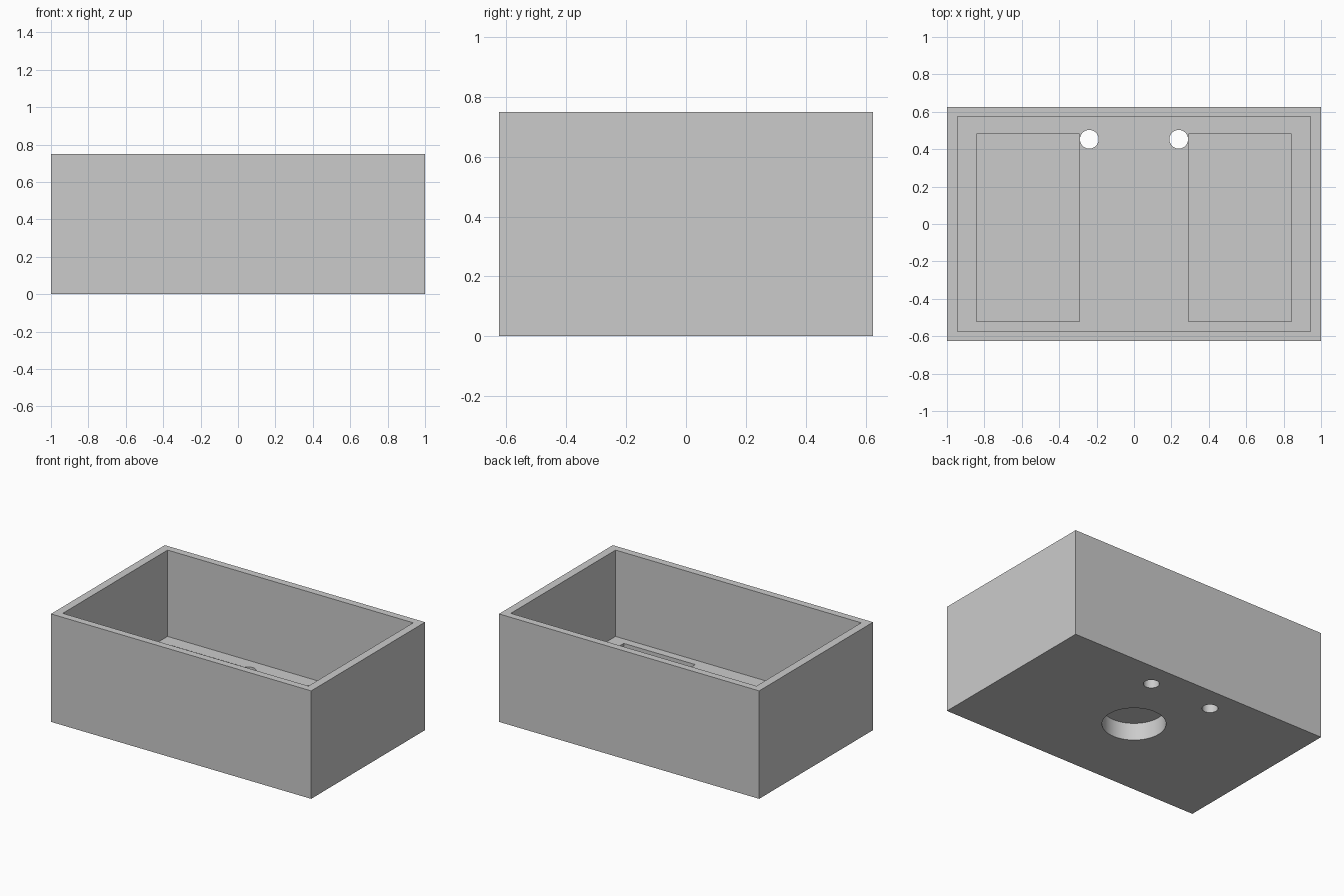
import bpy
import math

default = bpy.data.objects.get("Cube")
if default:
    bpy.data.objects.remove(default, do_unlink=True)

grey = bpy.data.materials.new("light grey")
grey.use_nodes = True
colour = (0.6, 0.6, 0.6, 1.0)
grey.diffuse_color = colour
grey.node_tree.nodes["Principled BSDF"].inputs["Base Color"].default_value = colour

WIDTH, DEPTH, HEIGHT = 2.0, 1.25, 0.75
FLOOR = 0.15


def finish(obj, name):
    obj.name = name
    obj.data.materials.append(grey)
    return obj


def box(name, x0, x1, y0, y1, z0, z1):
    bpy.ops.mesh.primitive_cube_add(
        size=1, location=((x0 + x1) / 2, (y0 + y1) / 2, (z0 + z1) / 2))
    obj = bpy.context.object
    obj.scale = (x1 - x0, y1 - y0, z1 - z0)
    bpy.ops.object.transform_apply(location=False, rotation=False, scale=True)
    return finish(obj, name)


def cylinder(name, x, y, radius, z0, z1):
    bpy.ops.mesh.primitive_cylinder_add(
        vertices=64, radius=radius, depth=z1 - z0, location=(x, y, (z0 + z1) / 2))
    return finish(bpy.context.object, name)


# Solid block of the case
case = box("open_case", -WIDTH / 2, WIDTH / 2, -DEPTH / 2, DEPTH / 2, 0, HEIGHT)

# Main cavity, open at the top, and the blind round recess underneath
cutters = [
    box("cavity_cutter", -0.944, 0.944, -0.575, 0.575, FLOOR, HEIGHT + 0.1),
    cylinder("bottom_recess_cutter", 0, 0, 0.2, -0.1, 0.12),
]

# Mirrored floor pockets and through holes
for side, s in (("left", 1), ("right", -1)):
    x0, x1 = sorted((s * 0.292, s * 0.842))
    cutters.append(box(side + "_pocket_cutter", x0, x1, -0.52, 0.48,
                       FLOOR - 0.1, FLOOR + 0.1))
    cutters.append(cylinder(side + "_hole_cutter", s * 0.239, 0.453, 0.05,
                            -0.1, FLOOR + 0.1))

# Carve each cutter out of the block
for cutter in cutters:
    mod = case.modifiers.new(cutter.name, "BOOLEAN")
    mod.operation = "DIFFERENCE"
    mod.solver = "EXACT"
    mod.object = cutter
    bpy.context.view_layer.objects.active = case
    bpy.ops.object.modifier_apply(modifier=mod.name)

for cutter in cutters:
    bpy.data.objects.remove(cutter, do_unlink=True)

# Smooth hole walls, crisp box edges
bpy.ops.object.select_all(action="DESELECT")
case.select_set(True)
bpy.context.view_layer.objects.active = case
bpy.ops.object.shade_smooth_by_angle(angle=math.radians(30))
